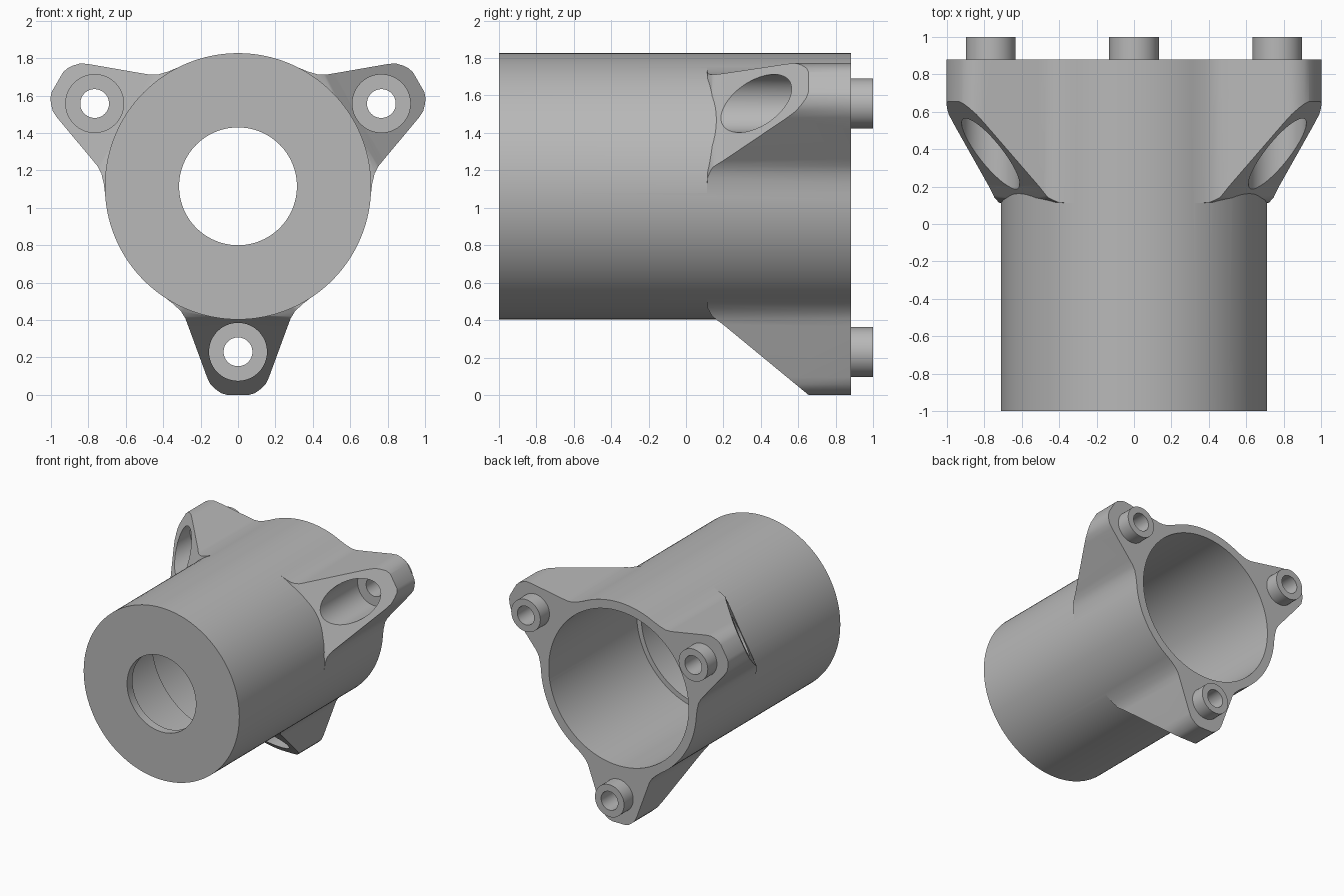
import bpy
import bmesh
import math
from mathutils import Matrix, Vector

if "Cube" in bpy.data.objects:
    bpy.data.objects.remove(bpy.data.objects["Cube"], do_unlink=True)

AXIS_Z = 1.115      # height of the barrel axis, also the reach of the lugs
BOSS_R = 0.885      # distance of the screw bosses from the axis
BACK = 0.88         # rear flange plane

grey = bpy.data.materials.new("plain grey")
grey.use_nodes = True
grey.diffuse_color = (0.48, 0.48, 0.48, 1)
grey.node_tree.nodes["Principled BSDF"].inputs["Base Color"].default_value = (0.48, 0.48, 0.48, 1)


def finish(name, bm, turn):
    """Turn a mesh around the barrel axis and put it in the scene."""
    bm.transform(Matrix.Translation((0, 0, AXIS_Z)) @ Matrix.Rotation(turn, 4, 'Y'))
    bmesh.ops.recalc_face_normals(bm, faces=bm.faces)
    mesh = bpy.data.meshes.new(name)
    bm.to_mesh(mesh)
    bm.free()
    mesh.materials.append(grey)
    obj = bpy.data.objects.new(name, mesh)
    bpy.context.collection.objects.link(obj)
    return obj


def cylinder(name, radius, y0, y1, offset=0, turn=0, sides=96):
    bm = bmesh.new()
    place = Matrix.Translation((0, (y0 + y1) / 2, offset)) @ Matrix.Rotation(math.pi / 2, 4, 'X')
    bmesh.ops.create_cone(bm, cap_ends=True, segments=sides, radius1=radius,
                          radius2=radius, depth=y1 - y0, matrix=place)
    return finish(name, bm, turn)


def prism(name, points, push, turn):
    bm = bmesh.new()
    face = bm.faces.new([bm.verts.new(p) for p in points])
    made = bmesh.ops.extrude_face_region(bm, geom=[face])["geom"]
    bmesh.ops.translate(bm, vec=Vector(push),
                        verts=[v for v in made if isinstance(v, bmesh.types.BMVert)])
    return finish(name, bm, turn)


def combine(target, tool, operation):
    """Apply a boolean and remove the tool."""
    mod = target.modifiers.new("combine", 'BOOLEAN')
    mod.operation = operation
    mod.solver = 'EXACT'
    mod.object = tool
    bpy.ops.object.select_all(action='DESELECT')
    bpy.context.view_layer.objects.active = target
    target.select_set(True)
    bpy.ops.object.modifier_apply(modifier=mod.name)
    bpy.data.objects.remove(tool, do_unlink=True)


def smooth(obj):
    bpy.ops.object.select_all(action='DESELECT')
    bpy.context.view_layer.objects.active = obj
    obj.select_set(True)
    bpy.ops.object.shade_smooth_by_angle(angle=math.radians(32))


# Lug outline seen along the axis: half width, radius
half = [(0.06, 1.115), (0.092, 1.105), (0.12, 1.085), (0.148, 1.058), (0.166, 1.02),
        (0.265, 0.75), (0.282, 0.705), (0.305, 0.668), (0.345, 0.63), (0.41, 0.58), (0.41, 0.5)]
outline = half + [(-u, r) for u, r in reversed(half)]

# Lug side profile with its sloped front: depth, radius
slope = [(BACK, 0.45), (BACK, 1.2), (0.66, 1.2), (0.655, 1.115), (0.2, 0.74),
         (0.17, 0.718), (0.14, 0.695), (0.115, 0.65), (0.1, 0.45)]

turns = {"bottom": math.pi, "left": math.pi / 3, "right": -math.pi / 3}

# Barrel with three sloped lugs
housing = cylinder("housing", 0.712, -1, BACK, sides=128)
for turn in turns.values():
    lug = prism("lug", [(u, 0.1, r) for u, r in outline], (0, BACK - 0.1, 0), turn)
    wedge = prism("wedge", [(-0.6, y, r) for y, r in slope], (1.2, 0, 0), turn)
    combine(lug, wedge, 'INTERSECT')
    combine(housing, lug, 'UNION')

# Front opening, inner chamber and wider rear chamber
combine(housing, cylinder("opening", 0.315, -1.1, -0.8), 'DIFFERENCE')
combine(housing, cylinder("chamber", 0.6, -0.93, 0.5, sides=128), 'DIFFERENCE')
combine(housing, cylinder("rear_chamber", 0.64, -0.27, 1.1, sides=128), 'DIFFERENCE')

# Screw pockets, screw holes and rear bosses
for side, turn in turns.items():
    combine(housing, cylinder("pocket", 0.155, -0.2, 0.69, BOSS_R, turn, 64), 'DIFFERENCE')
    combine(housing, cylinder("hole", 0.077, 0.5, 1.1, BOSS_R, turn, 48), 'DIFFERENCE')
    boss = cylinder(side + "_boss", 0.133, BACK, 1, BOSS_R, turn, 64)
    combine(boss, cylinder("hole", 0.077, 0.5, 1.1, BOSS_R, turn, 48), 'DIFFERENCE')
    smooth(boss)
smooth(housing)
